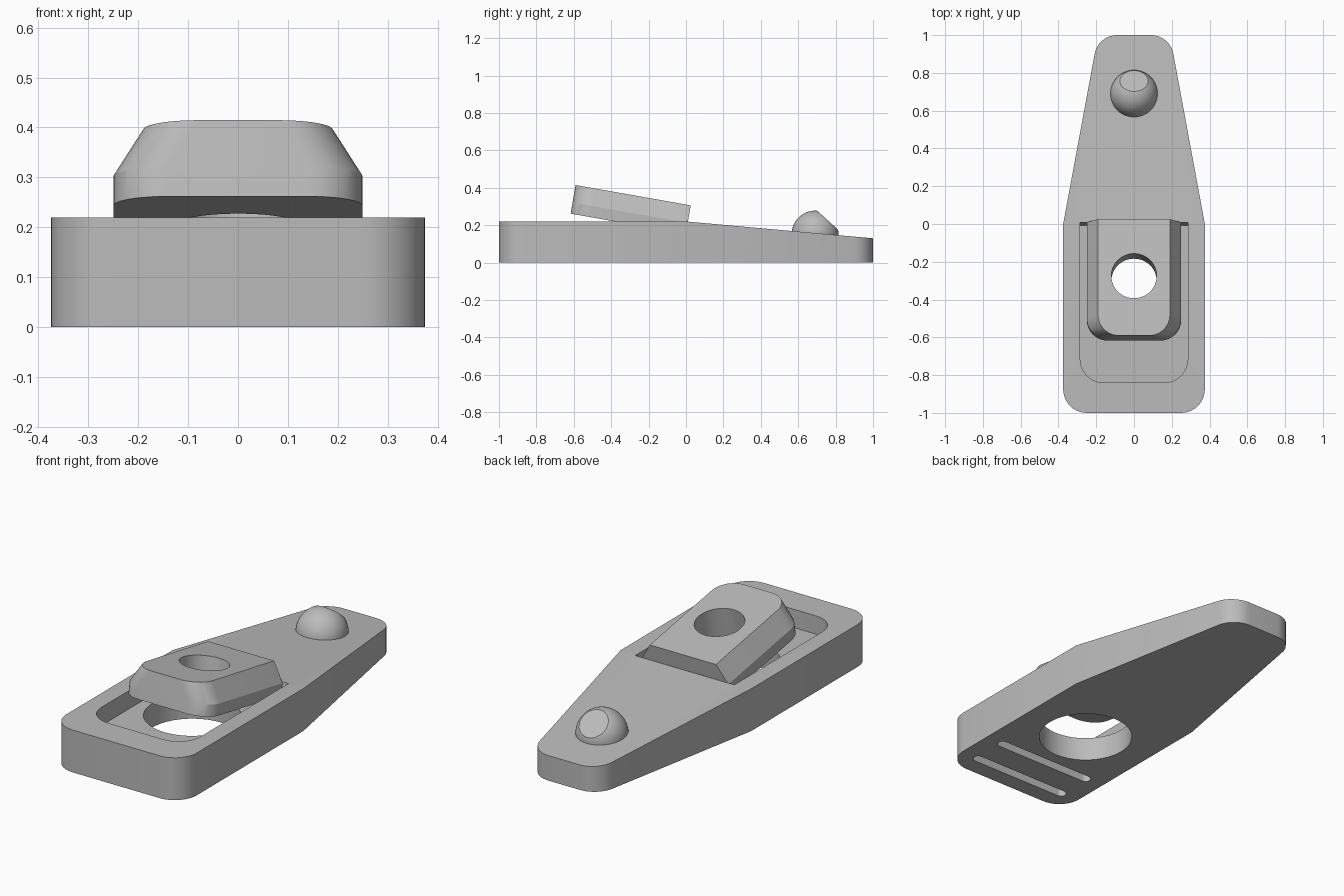
import bpy, bmesh, math
from mathutils import Vector, Matrix

if "Cube" in bpy.data.objects:
    bpy.data.objects.remove(bpy.data.objects["Cube"], do_unlink=True)

grey = bpy.data.materials.new("light_grey")
grey.use_nodes = True
colour = (0.5, 0.5, 0.5, 1)
grey.diffuse_color = colour
grey.node_tree.nodes["Principled BSDF"].inputs["Base Color"].default_value = colour


def rounded(corners, segments=10):
    """Outline from counter-clockwise (x, y, radius) corners."""
    outline = []
    for i, (x, y, radius) in enumerate(corners):
        p = Vector((x, y))
        if radius == 0:
            outline.append(p)
            continue
        a = (Vector(corners[i - 1][:2]) - p).normalized()
        b = (Vector(corners[(i + 1) % len(corners)][:2]) - p).normalized()
        half = a.angle(b) / 2
        centre = p + (a + b).normalized() * radius / math.sin(half)
        start = p + a * radius / math.tan(half) - centre
        sweep = math.pi - 2 * half
        for k in range(segments + 1):
            outline.append(centre + Matrix.Rotation(sweep * k / segments, 2) @ start)
    return outline


def loft(rings):
    """Closed solid through (outline, height) rings with equal point counts."""
    bm = bmesh.new()
    loops = [[bm.verts.new((p.x, p.y, z)) for p in outline] for outline, z in rings]
    for low, high in zip(loops, loops[1:]):
        for i in range(len(low)):
            j = (i + 1) % len(low)
            bm.faces.new((low[i], low[j], high[j], high[i]))
    bm.faces.new(loops[0][::-1])
    bm.faces.new(loops[-1])
    return bm


def add(name, bm, matrix=Matrix()):
    bmesh.ops.recalc_face_normals(bm, faces=bm.faces[:])
    mesh = bpy.data.meshes.new(name)
    bm.to_mesh(mesh)
    bm.free()
    mesh.materials.append(grey)
    obj = bpy.data.objects.new(name, mesh)
    obj.matrix_world = matrix
    bpy.context.collection.objects.link(obj)
    return obj


def activate(obj):
    bpy.ops.object.select_all(action="DESELECT")
    obj.select_set(True)
    bpy.context.view_layer.objects.active = obj


def cut(obj, cutter):
    cutter.hide_render = True
    mod = obj.modifiers.new("cut", "BOOLEAN")
    mod.operation, mod.solver, mod.object = "DIFFERENCE", "EXACT", cutter
    activate(obj)
    bpy.ops.object.modifier_apply(modifier=mod.name)
    bpy.data.objects.remove(cutter, do_unlink=True)


def slice_off(bm, point, normal):
    bmesh.ops.bisect_plane(bm, geom=bm.verts[:] + bm.edges[:] + bm.faces[:],
                           plane_co=point, plane_no=normal, clear_outer=True)
    bmesh.ops.holes_fill(bm, edges=[e for e in bm.edges if e.is_boundary], sides=0)


def cylinder(x, y, radius, low, high):
    bm = bmesh.new()
    bmesh.ops.create_cone(bm, cap_ends=True, segments=64, radius1=radius, radius2=radius,
                          depth=high - low, matrix=Matrix.Translation((x, y, (low + high) / 2)))
    return bm


def front_rounded(half_width, front, back, radius):
    return rounded([(-half_width, front, radius), (half_width, front, radius),
                    (half_width, back, 0), (-half_width, back, 0)])


# Tapered body with a sloping rear half
TOP = 0.22
outline = rounded([(-0.375, -1, 0.125), (0.375, -1, 0.125), (0.375, 0, 0),
                   (0.19, 1, 0.12), (-0.19, 1, 0.12), (-0.375, 0, 0)])
bm = loft([(outline, 0), (outline, TOP)])
slice_off(bm, (0, 0, TOP), (0, 0.09, 1))
body = add("body", bm)

# Pocket with a leaning rear wall, and the round opening in its floor
FLOOR = 0.125
cut(body, add("pocket_cutter", loft([
    (front_rounded(0.285, -0.84, -0.008, 0.125), FLOOR),
    (front_rounded(0.285, -0.84, 0.014, 0.125), TOP + 0.03)])))
cut(body, add("opening_cutter", cylinder(0, -0.375, 0.23, -0.1, 0.3)))

# Two shallow grip slots underneath
for y in (-0.885, -0.695):
    w, r = 0.295, 0.026
    slot = rounded([(-w, y - r, r * 0.99), (w, y - r, r * 0.99),
                    (w, y + r, r * 0.99), (-w, y + r, r * 0.99)])
    cut(body, add("slot_cutter", loft([(slot, -0.05), (slot, 0.04)])))

# Tilted plate with bevelled sides and a round hole
LENGTH, THICK = 0.625, 0.155
tilt = Matrix.Translation((0, -0.617, 0.262)) @ Matrix.Rotation(math.radians(-10), 4, "X")
plate = add("tilted_plate", loft([
    (front_rounded(0.25, 0, LENGTH, 0.11), 0),
    (front_rounded(0.25, 0, LENGTH, 0.11), 0.06),
    (front_rounded(0.19, 0, LENGTH, 0.11), THICK)]), tilt)
bpy.context.view_layer.update()
cut(plate, add("hole_cutter", cylinder(0, 0.32, 0.12, -0.1, 0.3), tilt))

# Domed knob with a slanted flat
bm = bmesh.new()
bmesh.ops.create_uvsphere(bm, u_segments=48, v_segments=24, radius=0.125)
facing = Vector((0, 0.67, 0.74)).normalized()
slice_off(bm, facing * 0.1, facing)
knob = add("knob", bm, Matrix.Translation((0, 0.69, 0.153)))

for obj in (body, plate, knob):
    activate(obj)
    bpy.ops.object.shade_smooth_by_angle(angle=math.radians(25))
